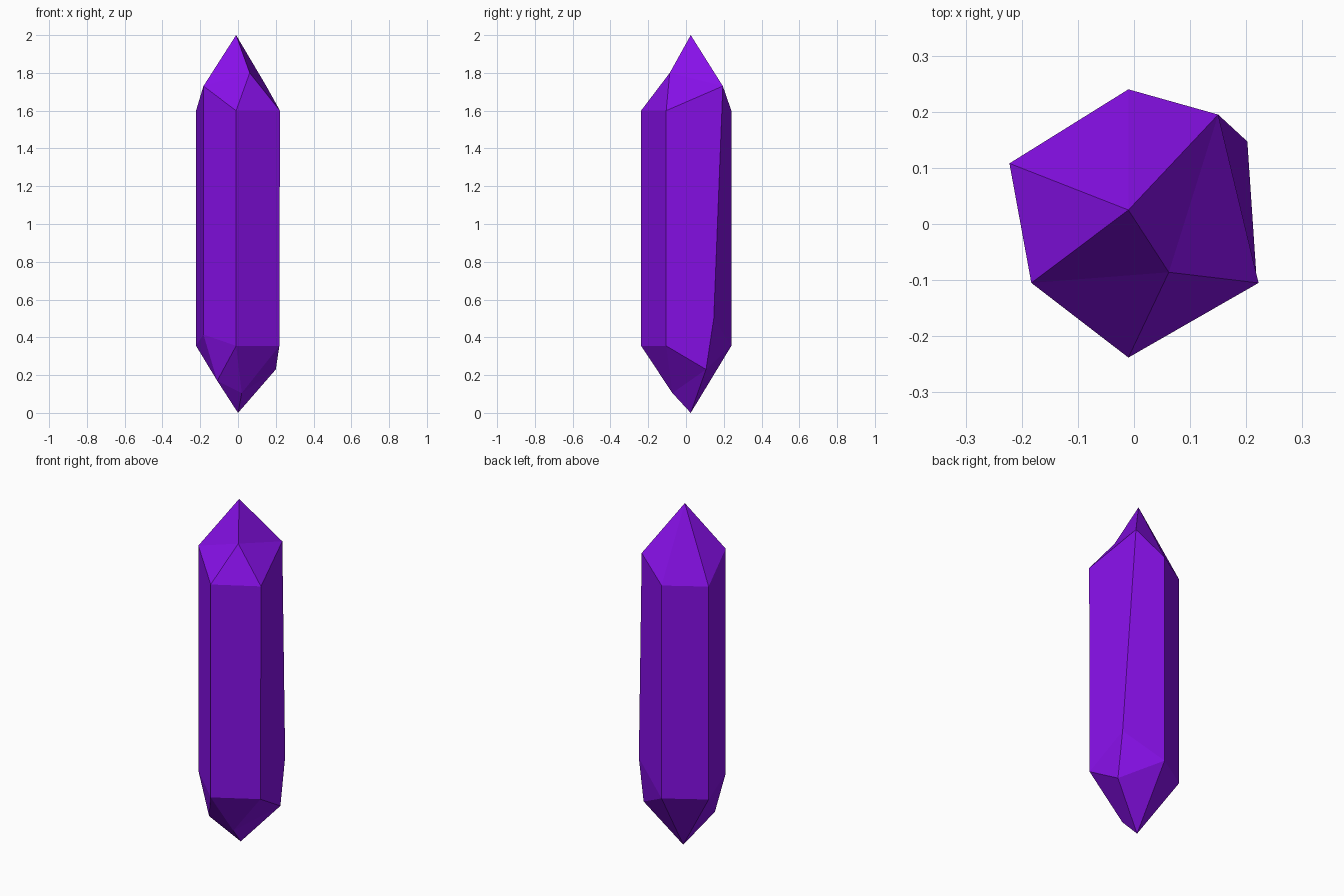
import bpy, bmesh

if "Cube" in bpy.data.objects:
    bpy.data.objects.remove(bpy.data.objects["Cube"])

# one flat colour
purple = bpy.data.materials.new("crystal_purple")
purple.diffuse_color = (0.24, 0.005, 0.80, 1)
purple.use_nodes = True
purple.node_tree.nodes["Principled BSDF"].inputs["Base Color"].default_value = purple.diffuse_color

bm = bmesh.new()
V = bm.verts.new

# six-sided shaft: lower and upper corner rings, counter-clockwise from the front
low = [V(p) for p in [(-0.01, -0.238, 0.355), (0.219, -0.105, 0.355), (0.202, 0.147, 0.50),
                      (-0.01, 0.24, 0.355), (-0.222, 0.108, 0.355), (-0.183, -0.105, 0.415)]]
high = [V(p) for p in [(-0.01, -0.238, 1.60), (0.222, -0.105, 1.60), (0.15, 0.195, 1.73),
                       (-0.01, 0.24, 1.60), (-0.222, 0.108, 1.60), (-0.183, -0.105, 1.73)]]
for i in range(6):
    j = (i + 1) % 6
    bm.faces.new((low[i], low[j], high[j], high[i]))


def fan(centre, rim):
    """Triangles from one corner to each edge of an open or closed rim."""
    for a, b in zip(rim, rim[1:]):
        bm.faces.new((centre, a, b))


# upper point with one chipped facet corner
tip, chip = V((-0.01, 0.025, 2.0)), V((0.062, -0.086, 1.80))
fan(tip, [chip, high[2], high[3], high[4], high[5], chip])
fan(chip, [high[5], high[0], high[1], high[2]])

# lower point with three cut facet corners
base = V((0.0, 0.025, 0.0))
cut_right, cut_front, cut_left = V((0.2, 0.106, 0.23)), V((0.02, -0.072, 0.105)), V((-0.11, -0.11, 0.17))
fan(base, [cut_front, cut_right, low[3], low[4], cut_left, cut_front])
fan(cut_right, [low[1], low[2], low[3]])
fan(cut_front, [cut_left, low[0], low[1], cut_right])
fan(cut_left, [low[4], low[5], low[0]])

bmesh.ops.recalc_face_normals(bm, faces=bm.faces)
mesh = bpy.data.meshes.new("crystal")
bm.to_mesh(mesh)
bm.free()
mesh.materials.append(purple)
bpy.context.collection.objects.link(bpy.data.objects.new("crystal", mesh))
